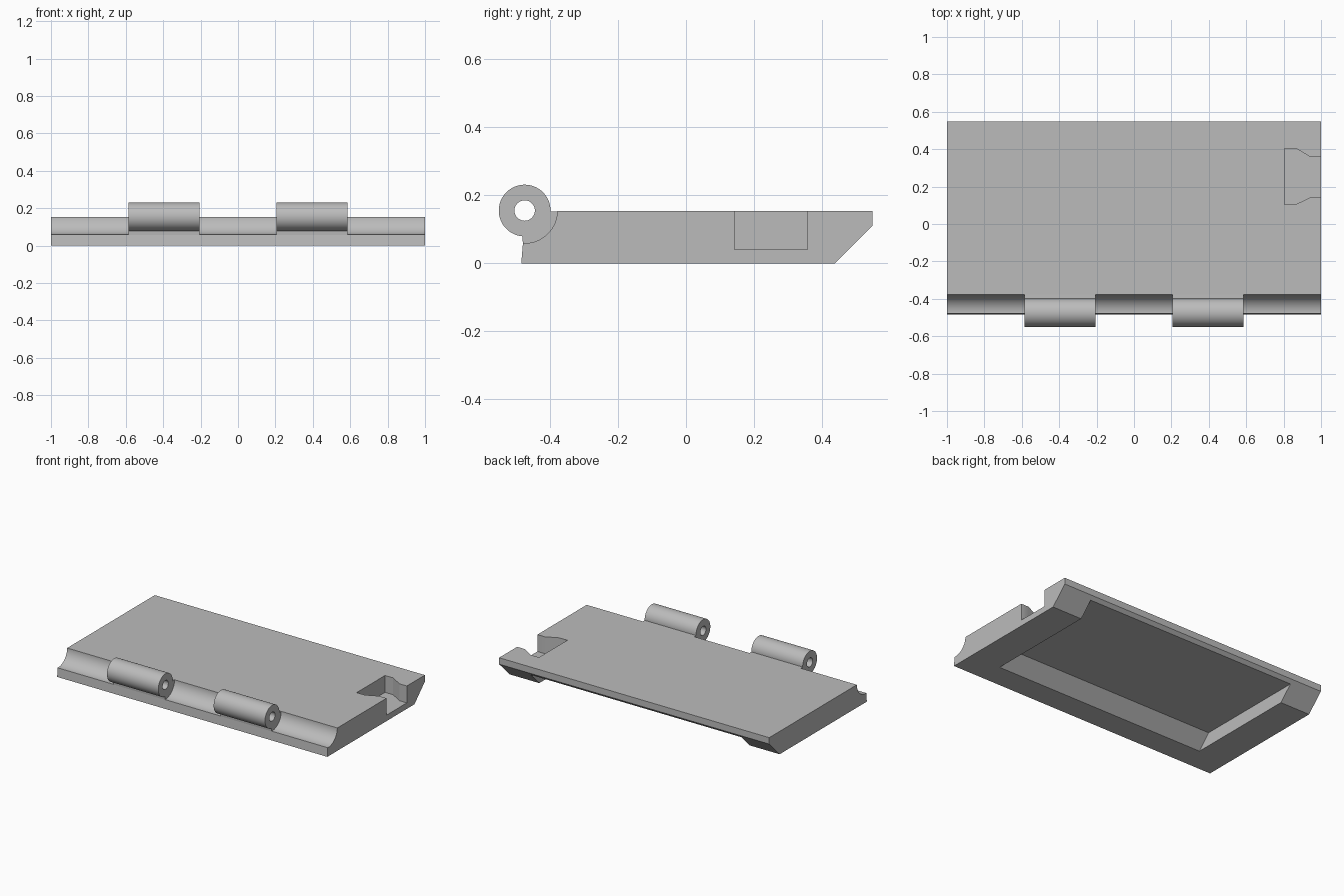
import bpy, bmesh
from math import cos, sin, radians
from mathutils import Vector

cube = bpy.data.objects.get("Cube")
if cube:
    bpy.data.objects.remove(cube)

grey = bpy.data.materials.new("plain grey")
grey.use_nodes = True
grey.diffuse_color = (0.5, 0.5, 0.5, 1)
grey.node_tree.nodes["Principled BSDF"].inputs["Base Color"].default_value = (0.5, 0.5, 0.5, 1)


def arc(radius, start, end, steps):
    """Points around the hinge axis, in the y-z plane."""
    angles = [radians(start + (end - start) * i / steps) for i in range(steps + 1)]
    return [(AXIS_Y + radius * cos(a), AXIS_Z + radius * sin(a)) for a in angles]


def prism(name, loops, low, high, axis="x"):
    """Extrude closed profiles (the later ones are holes) along x or z."""
    bm = bmesh.new()
    for loop in loops:
        verts = [bm.verts.new((low, *p) if axis == "x" else (*p, low)) for p in loop]
        for i, v in enumerate(verts):
            bm.edges.new((v, verts[i - 1]))
    direction = Vector((1, 0, 0)) if axis == "x" else Vector((0, 0, 1))
    if len(loops) == 1:
        bm.faces.new(verts)
    else:
        bmesh.ops.triangle_fill(bm, edges=bm.edges[:], use_beauty=True, normal=direction)
    out = bmesh.ops.extrude_face_region(bm, geom=bm.faces[:], use_keep_orig=True)
    moved = [g for g in out["geom"] if isinstance(g, bmesh.types.BMVert)]
    bmesh.ops.translate(bm, verts=moved, vec=direction * (high - low))
    bmesh.ops.recalc_face_normals(bm, faces=bm.faces[:])
    mesh = bpy.data.meshes.new(name)
    bm.to_mesh(mesh)
    bm.free()
    mesh.materials.append(grey)
    obj = bpy.data.objects.new(name, mesh)
    bpy.context.collection.objects.link(obj)
    return obj


def activate(obj):
    bpy.ops.object.select_all(action="DESELECT")
    obj.select_set(True)
    bpy.context.view_layer.objects.active = obj


def cut(obj, cutter):
    cutter.hide_render = True
    mod = obj.modifiers.new("cut", "BOOLEAN")
    mod.operation = "DIFFERENCE"
    mod.solver = "EXACT"
    mod.object = cutter
    activate(obj)
    bpy.ops.object.modifier_apply(modifier=mod.name)
    bpy.data.objects.remove(cutter)


def smooth(obj):
    activate(obj)
    bpy.ops.object.shade_smooth_by_angle(angle=radians(30))


AXIS_Y, AXIS_Z = -0.474, 0.155
TOP = 0.153
COVE, KNUCKLE, PIN = 0.096, 0.076, 0.03

# Plate with a concave front edge and a bevelled back edge
plate_profile = [(-0.484, 0), (0.438, 0), (0.548, 0.11), (0.548, TOP)]
plate_profile += arc(COVE, -1.2, -93, 24)
plate = prism("plate", [plate_profile], -1, 1)

# Underside recess, open at the back, with a sloped front wall
recess = [(-0.34, -0.02), (-0.235, 0.089), (0.7, 0.089), (0.7, -0.02)]
cut(plate, prism("recess_cutter", [recess], -0.78, 0.78))

# Keyed latch notch in the left end
notch = [(0.805, 0.105), (0.865, 0.105), (0.945, 0.143), (1.05, 0.143),
         (1.05, 0.357), (0.945, 0.357), (0.865, 0.405), (0.805, 0.405)]
cut(plate, prism("notch_cutter", [notch], 0.04, 0.3, "z"))
smooth(plate)

# Hinge knuckles with pin holes, joined to the plate by a curved web
knuckle_profile = arc(KNUCKLE, -1.5, 265, 56) + arc(COVE + 0.002, -93, -1.5, 24)
pin_hole = arc(PIN, 0, 350, 35)
for side, centre in (("right", -0.395), ("left", 0.395)):
    knuckle = prism(side + "_hinge_knuckle", [knuckle_profile, pin_hole],
                    centre - 0.19, centre + 0.19)
    smooth(knuckle)
